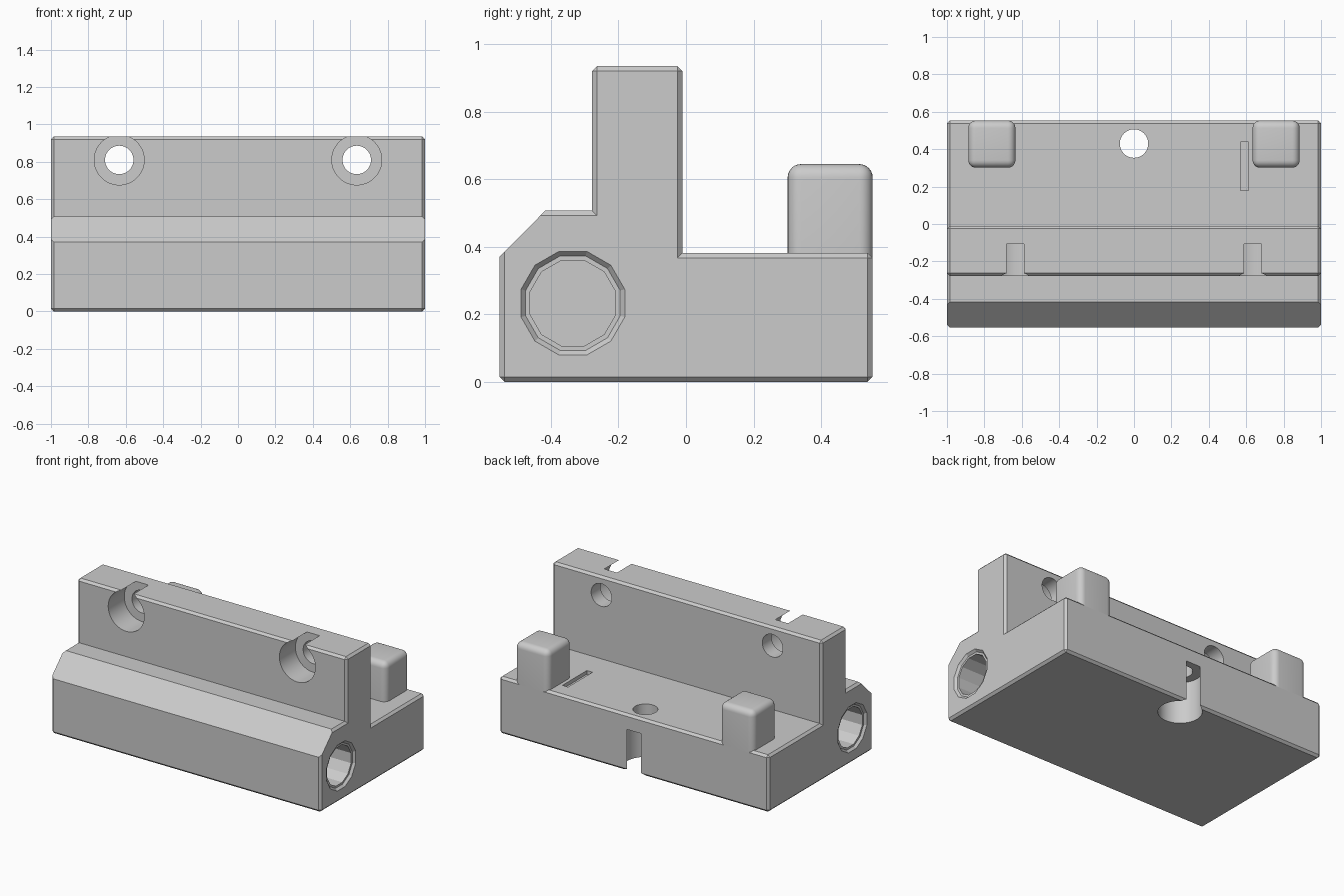
import bpy, bmesh, math
from mathutils import Matrix, Vector

if "Cube" in bpy.data.objects:
    bpy.data.objects.remove(bpy.data.objects["Cube"])

grey = bpy.data.materials.new("plain grey")
grey.use_nodes = True
GREY = (0.6, 0.6, 0.6, 1)
grey.diffuse_color = GREY
grey.node_tree.nodes["Principled BSDF"].inputs["Base Color"].default_value = GREY

BACK = 0.553      # half depth
FLOOR = 0.382     # top of the base
EDGE = 0.015      # small edge chamfer


def add(name, bm):
    bmesh.ops.recalc_face_normals(bm, faces=bm.faces)
    mesh = bpy.data.meshes.new(name)
    bm.to_mesh(mesh)
    bm.free()
    mesh.materials.append(grey)
    obj = bpy.data.objects.new(name, mesh)
    bpy.context.collection.objects.link(obj)
    return obj


def extrude_profile(points, half):
    """Extrude a (y, z) outline along x."""
    bm = bmesh.new()
    face = bm.faces.new([bm.verts.new((-half, y, z)) for y, z in points])
    out = bmesh.ops.extrude_face_region(bm, geom=[face])
    moved = [g for g in out["geom"] if isinstance(g, bmesh.types.BMVert)]
    bmesh.ops.translate(bm, verts=moved, vec=(2 * half, 0, 0))
    bmesh.ops.recalc_face_normals(bm, faces=bm.faces)
    return bm


def box(size, centre):
    bm = bmesh.new()
    bmesh.ops.create_cube(bm, size=1)
    bmesh.ops.scale(bm, vec=size, verts=bm.verts)
    bmesh.ops.translate(bm, vec=centre, verts=bm.verts)
    return bm


def turned(profile, sides, start, direction):
    """Solid of (radius, distance) rings along a direction."""
    bm = bmesh.new()
    turn = Vector(direction).to_track_quat('Z', 'Y').to_matrix().to_4x4()
    place = Matrix.Translation(start) @ turn
    rings = []
    for r, h in profile:
        angles = [(i + 0.5) * math.tau / sides for i in range(sides)]
        rings.append([bm.verts.new(place @ Vector((r * math.cos(a), r * math.sin(a), h)))
                      for a in angles])
    for lo, hi in zip(rings, rings[1:]):
        for i in range(sides):
            j = (i + 1) % sides
            bm.faces.new((lo[i], lo[j], hi[j], hi[i]))
    bm.faces.new(rings[0])
    bm.faces.new(rings[-1])
    return bm


def cut(target, bm):
    cutter = add("cutter", bm)
    cutter.hide_render = True
    mod = target.modifiers.new("cut", 'BOOLEAN')
    mod.operation = 'DIFFERENCE'
    mod.solver = 'EXACT'
    mod.object = cutter
    bpy.context.view_layer.objects.active = target
    bpy.ops.object.modifier_apply(modifier=mod.name)
    bpy.data.objects.remove(cutter)


def smooth(obj):
    bpy.ops.object.select_all(action='DESELECT')
    obj.select_set(True)
    bpy.context.view_layer.objects.active = obj
    bpy.ops.object.shade_smooth_by_angle(angle=math.radians(20))


# Body: base, front step and upright wall, with all outer edges chamfered
bm = extrude_profile([(-BACK, 0), (BACK, 0), (BACK, FLOOR), (-0.01, FLOOR),
                      (-0.01, 0.935), (-0.278, 0.935), (-0.278, 0.507),
                      (-BACK, 0.507)], 1)
convex = [e for e in bm.edges if e.is_convex]
bmesh.ops.bevel(bm, geom=convex, offset=EDGE, segments=1, affect='EDGES')
body = add("body", bm)

# Large slope along the front step
cut(body, extrude_profile([(-0.653, 0.27), (-0.317, 0.607), (-0.653, 0.607)], 1.1))

# Twelve-sided bores in both ends
for side in (-1, 1):
    bore = [(0.173, -EDGE), (0.159, 0), (0.145, EDGE), (0.131, EDGE), (0.131, 0.5)]
    cut(body, turned(bore, 12, (side, -0.335, 0.233), (-side, 0, 0)))

# Stepped screw holes: two through the wall, one up through the base
screw = [(0.1335, -0.1), (0.1335, 0.17), (0.076, 0.17), (0.076, 0.4)]
for x in (-0.635, 0.635):
    cut(body, turned(screw, 64, (x, -0.278, 0.81), (0, 1, 0)))
base_screw = [(0.1335, -0.1), (0.1335, 0.28), (0.076, 0.28), (0.076, 0.5)]
cut(body, turned(base_screw, 64, (0, 0.43, 0), (0, 0, 1)))

# Shallow slot in the floor
cut(body, box((0.042, 0.26, 0.05), (0.59, 0.308, FLOOR)))
smooth(body)

# Rounded posts at the rear corners
POST_BASE, POST_TOP = FLOOR - EDGE, 0.645
for side, name in ((1, "left_post"), (-1, "right_post")):
    bm = box((0.252, 0.252, POST_TOP - POST_BASE),
             (side * 0.76, BACK - 0.126, (POST_TOP + POST_BASE) / 2))
    rounded = [e for e in bm.edges
               if max(v.co.z for v in e.verts) > POST_BASE + 0.1]
    bmesh.ops.bevel(bm, geom=rounded, offset=0.04, segments=6, profile=0.5,
                    affect='EDGES')
    smooth(add(name, bm))
